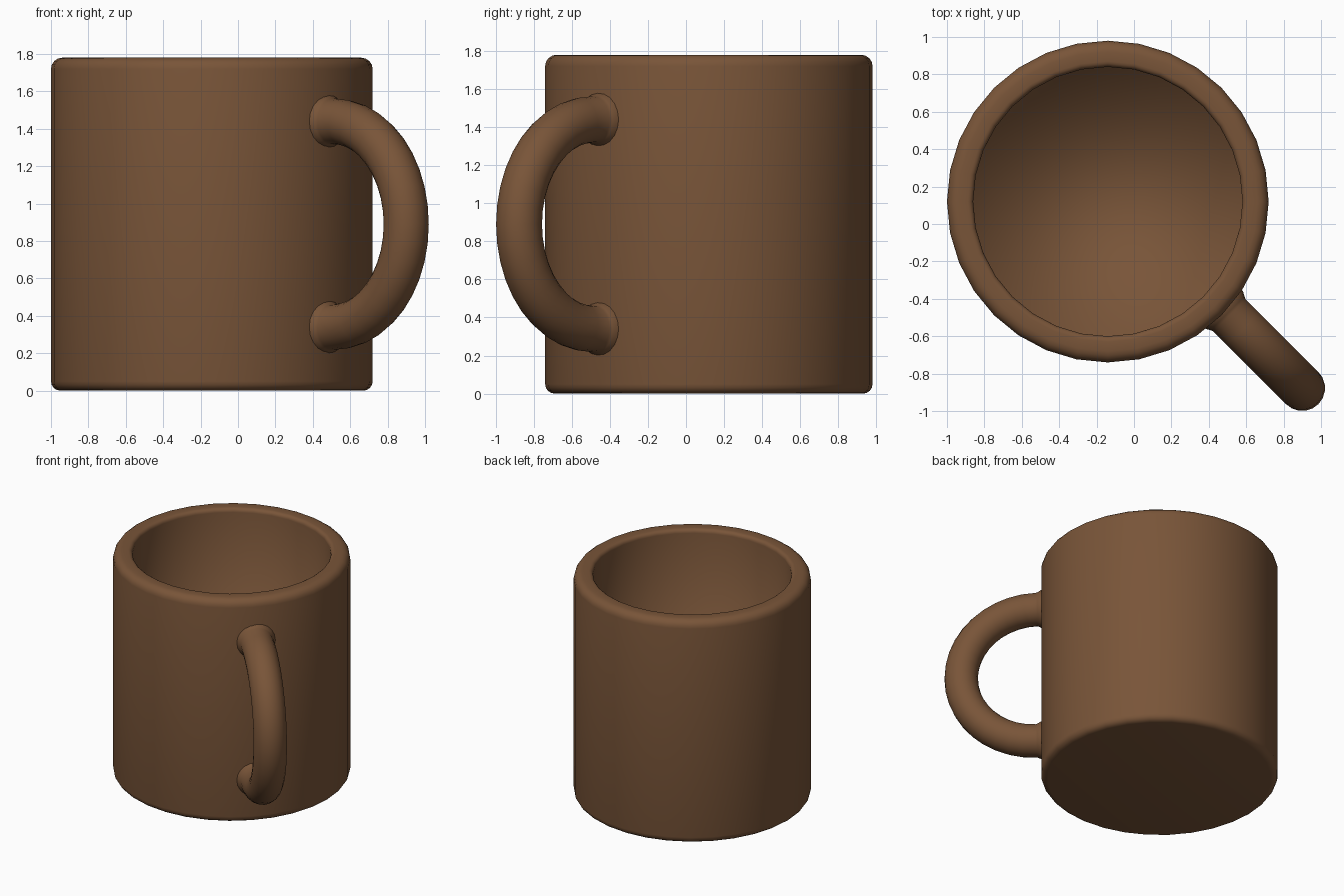
import bpy, math
from mathutils import Vector

if "Cube" in bpy.data.objects:
    bpy.data.objects.remove(bpy.data.objects["Cube"])

CENTRE = Vector((-0.14, 0.12, 0))
SIDES = 32

clay = bpy.data.materials.new("brown_clay")
clay.diffuse_color = (0.19, 0.09, 0.04, 1)
clay.use_nodes = True
clay.node_tree.nodes["Principled BSDF"].inputs["Base Color"].default_value = clay.diffuse_color


def add_mesh(name, verts, faces):
    mesh = bpy.data.meshes.new(name)
    mesh.from_pydata(verts, [], faces)
    mesh.materials.append(clay)
    mesh.shade_smooth()
    obj = bpy.data.objects.new(name, mesh)
    bpy.context.collection.objects.link(obj)
    return obj


def skin(rings, n):
    """Quads between successive rings, with a cap on both ends."""
    faces = [list(range(n))[::-1]]
    for r in range(rings - 1):
        for i in range(n):
            j = (i + 1) % n
            faces.append([r * n + i, r * n + j, (r + 1) * n + j, (r + 1) * n + i])
    faces.append([(rings - 1) * n + i for i in range(n)])
    return faces


def arc(cr, cz, rad, a0, a1, steps=4):
    angles = [math.radians(a0 + (a1 - a0) * i / steps) for i in range(steps + 1)]
    return [(cr + rad * math.cos(a), cz + rad * math.sin(a)) for a in angles]


# Cup: lathed outer wall, rounded rim, inner wall and floor
profile = (arc(0.81, 0.05, 0.05, -90, 0) + arc(0.80, 1.72, 0.06, 0, 90)
           + arc(0.75, 1.75, 0.03, 90, 180) + [(0.72, 0.14)])
verts = [CENTRE + Vector((r * math.cos(t), r * math.sin(t), z))
         for r, z in profile
         for t in (2 * math.pi * i / SIDES for i in range(SIDES))]
add_mesh("cup", verts, skin(len(profile), SIDES))

# Handle: round tube along a half circle, flared where it meets the wall
out = Vector((1, -1, 0)).normalized()
side = Vector((1, 1, 0)).normalized()
up = Vector((0, 0, 1))
hub = CENTRE + side * 0.03 + out * 0.89 + up * 0.89
R, TUBE, N, STEPS = 0.55, 0.122, 20, 20

stations = [(-0.09, R, 90, 0.145), (-0.04, R, 90, 0.142), (-0.015, R, 90, 0.128)]
path = [(hub + out * d + up * R, up, r) for d, _, _, r in stations]
for i in range(STEPS + 1):
    a = math.radians(90 - 180 * i / STEPS)
    radial = out * math.cos(a) + up * math.sin(a)
    path.append((hub + radial * R, radial, TUBE))
path += [(hub + out * d - up * R, -up, r) for d, _, _, r in reversed(stations)]

verts = [p + (radial * math.cos(t) + side * math.sin(t)) * r
         for p, radial, r in path
         for t in (2 * math.pi * i / N for i in range(N))]
handle = add_mesh("handle", verts, skin(len(path), N))

# Make all normals point outwards
import bmesh
for obj in bpy.data.objects:
    bm = bmesh.new()
    bm.from_mesh(obj.data)
    bmesh.ops.recalc_face_normals(bm, faces=bm.faces)
    bm.to_mesh(obj.data)
    bm.free()
